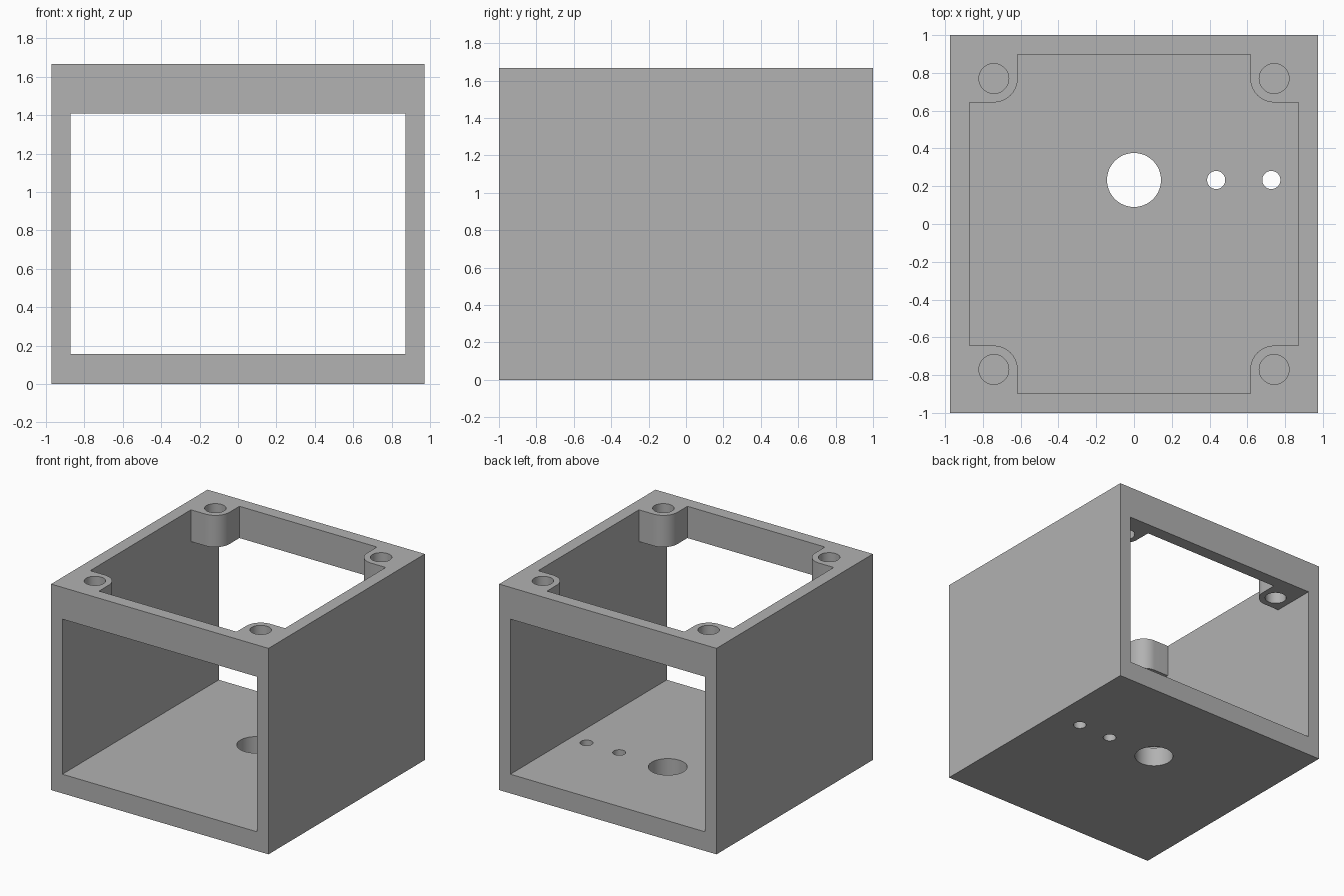
import bpy, bmesh
from math import cos, sin, pi, radians

HALF_X, HALF_Y, HEIGHT = 0.973, 1.0, 1.667
IN_X, IN_Y = 0.872, 0.898            # inner half sizes
FLOOR, CEILING = 0.155, 1.41
BOSS_X, BOSS_Y, BOSS_R = 0.742, 0.77, 0.126

old = bpy.data.objects.get("Cube")
if old:
    bpy.data.objects.remove(old, do_unlink=True)

grey = bpy.data.materials.new("plain grey")
grey.use_nodes = True
colour = (0.445, 0.445, 0.445, 1)
grey.diffuse_color = colour
grey.node_tree.nodes["Principled BSDF"].inputs["Base Color"].default_value = colour


def prism(name, outline, z0, z1):
    """Extrude a counter-clockwise xy outline from z0 to z1."""
    bm = bmesh.new()
    base = bm.faces.new([bm.verts.new((x, y, z0)) for x, y in outline])
    top = bmesh.ops.extrude_face_region(bm, geom=[base])["geom"]
    moved = [v for v in top if isinstance(v, bmesh.types.BMVert)]
    bmesh.ops.translate(bm, verts=moved, vec=(0, 0, z1 - z0))
    bmesh.ops.recalc_face_normals(bm, faces=bm.faces)
    mesh = bpy.data.meshes.new(name)
    bm.to_mesh(mesh)
    bm.free()
    mesh.materials.append(grey)
    obj = bpy.data.objects.new(name, mesh)
    bpy.context.collection.objects.link(obj)
    return obj


def rectangle(hx, hy):
    return [(-hx, -hy), (hx, -hy), (hx, hy), (-hx, hy)]


def circle(cx, cy, r, n=48):
    return [(cx + r * cos(2 * pi * i / n), cy + r * sin(2 * pi * i / n)) for i in range(n)]


def opening_outline(steps=16):
    """Rectangle with a rounded screw boss left standing in each corner."""
    corner = [(IN_X, BOSS_Y - BOSS_R)]
    for i in range(steps + 1):
        a = -pi / 2 - i * pi / 2 / steps
        corner.append((BOSS_X + BOSS_R * cos(a), BOSS_Y + BOSS_R * sin(a)))
    corner.append((BOSS_X - BOSS_R, IN_Y))
    flip = corner[::-1]
    return (corner + [(-x, y) for x, y in flip]
            + [(-x, -y) for x, y in corner] + [(x, -y) for x, y in flip])


# Outer block of the enclosure
case = prism("enclosure", rectangle(HALF_X, HALF_Y), 0, HEIGHT)

# Front-to-back tunnel, top opening, screw holes and floor holes
cutters = [
    prism("tunnel_cutter", rectangle(IN_X, HALF_Y + 0.2), FLOOR, CEILING),
    prism("top_opening_cutter", opening_outline(), CEILING - 0.2, HEIGHT + 0.2),
]
for sx in (-1, 1):
    for sy in (-1, 1):
        cutters.append(prism("screw_hole_cutter",
                             circle(sx * BOSS_X, sy * BOSS_Y, 0.079), CEILING - 0.2, HEIGHT + 0.2))
for x, r in ((0, 0.143), (0.435, 0.048), (0.727, 0.048)):
    cutters.append(prism("floor_hole_cutter", circle(x, 0.233, r), -0.2, FLOOR + 0.2))

for cutter in cutters:
    cutter.hide_render = True
    cutter.hide_set(True)
    cut = case.modifiers.new(cutter.name, "BOOLEAN")
    cut.operation = "DIFFERENCE"
    cut.solver = "EXACT"
    cut.object = cutter

# Apply the cuts and drop the helpers
bpy.context.view_layer.update()
graph = bpy.context.evaluated_depsgraph_get()
solid = bpy.data.meshes.new_from_object(case.evaluated_get(graph))
case.modifiers.clear()
case.data = solid
for cutter in cutters:
    bpy.data.objects.remove(cutter, do_unlink=True)

# Smooth hole walls, sharp edges elsewhere
bpy.ops.object.select_all(action="DESELECT")
case.select_set(True)
bpy.context.view_layer.objects.active = case
bpy.ops.object.shade_smooth_by_angle(angle=radians(30))
